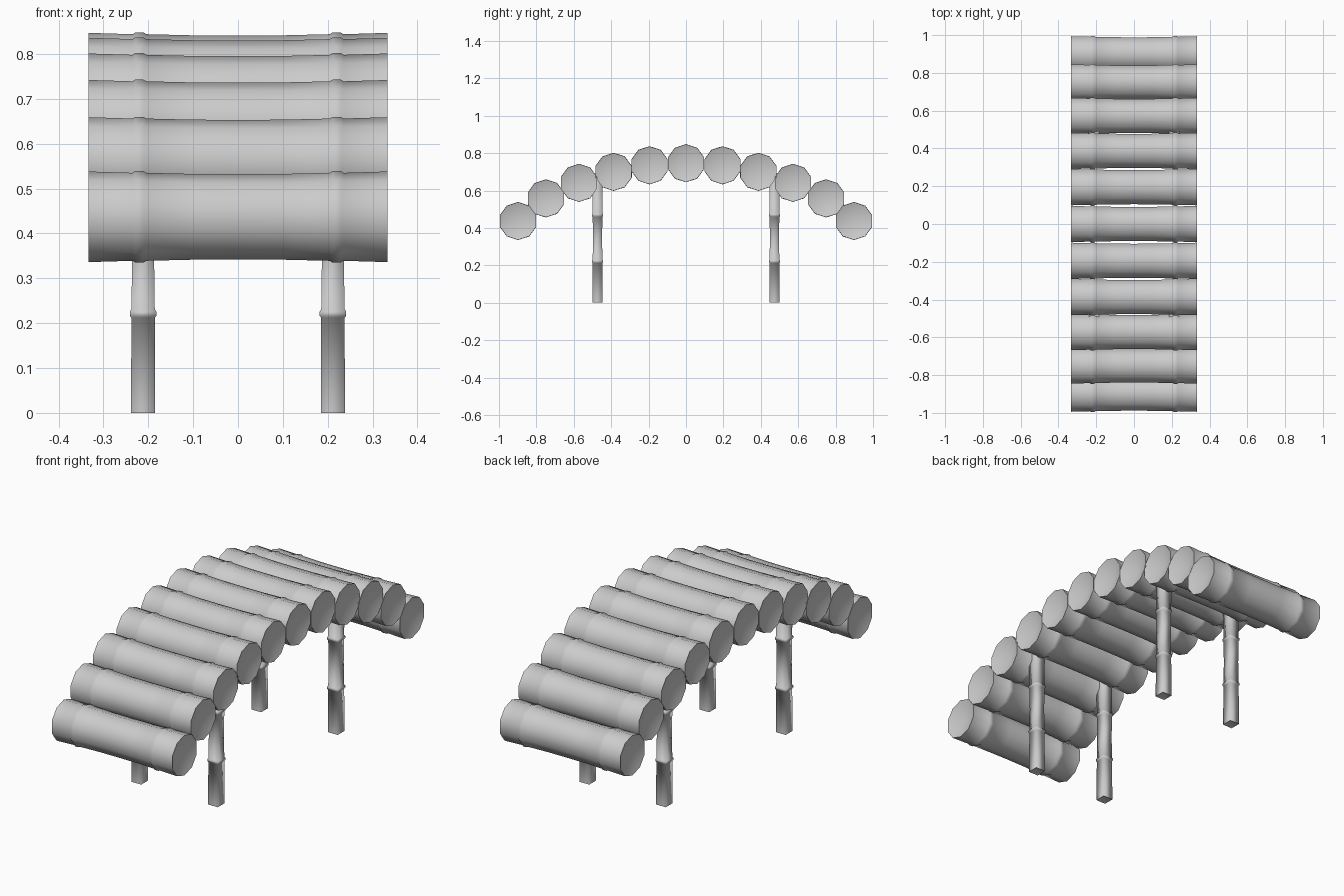
import bpy, bmesh
from math import sin, cos, pi, radians

if "Cube" in bpy.data.objects:
    bpy.data.objects.remove(bpy.data.objects["Cube"])


def bamboo(name, profile, sides, phase, dish, axis, loc, smooth):
    """Loft rings of (position, radius) along an axis, with dished ends."""
    bm = bmesh.new()

    def point(t, r, a):
        u, v = r * cos(a), r * sin(a)
        return (t, u, v) if axis == 'X' else (u, v, t)

    rings = [[bm.verts.new(point(t, r, phase + 2 * pi * i / sides)) for i in range(sides)]
             for t, r in profile]
    for a, b in zip(rings, rings[1:]):
        for i in range(sides):
            j = (i + 1) % sides
            bm.faces.new((a[i], a[j], b[j], b[i]))
    # hollowed end caps
    for ring, t in ((rings[0], profile[0][0] + dish), (rings[-1], profile[-1][0] - dish)):
        c = bm.verts.new(point(t, 0, 0))
        for i in range(sides):
            bm.faces.new((ring[i], ring[(i + 1) % sides], c))
    bmesh.ops.recalc_face_normals(bm, faces=bm.faces)
    me = bpy.data.meshes.new(name)
    bm.to_mesh(me)
    bm.free()
    ob = bpy.data.objects.new(name, me)
    ob.location = loc
    bpy.context.collection.objects.link(ob)
    bpy.ops.object.select_all(action='DESELECT')
    ob.select_set(True)
    bpy.context.view_layer.objects.active = ob
    bpy.ops.object.shade_smooth_by_angle(angle=radians(smooth))
    return ob


# deck logs: flared ends, a raised node near each end, slim middle
half = [(0.333, 0.101), (0.235, 0.098), (0.229, 0.102), (0.211, 0.102),
        (0.204, 0.098), (0.1, 0.0955)]
log_profile = [(-x, r) for x, r in half] + [(0, 0.095)] + [(x, r) for x, r in reversed(half)]
arch = [(0, 0.746), (0.195, 0.735), (0.387, 0.70), (0.572, 0.641), (0.749, 0.558), (0.898, 0.437)]
for i, (y, z) in enumerate(arch):
    for s in ((1, -1) if y else (1,)):
        bamboo(f"deck_log_{i}_{'back' if s > 0 else 'front'}", log_profile, 10,
               pi / 2, 0.035, 'X', (0, s * y, z), 50)

# square legs with two nodes each
k = 2 ** 0.5
lower = [(0, 0.027), (0.212, 0.026), (0.216, 0.0295), (0.226, 0.0295), (0.231, 0.026)]
leg_profile = [(z, r * k) for z, r in lower] + [(0.345, 0.0245 * k)] + \
              [(0.69 - z, r * k) for z, r in reversed(lower)]
for sx in (-1, 1):
    for sy in (-1, 1):
        name = f"{'front' if sy < 0 else 'back'}_{'left' if sx < 0 else 'right'}_leg"
        bamboo(name, leg_profile, 4, pi / 4, 0.012, 'Z', (sx * 0.2115, sy * 0.473, 0), 95)
